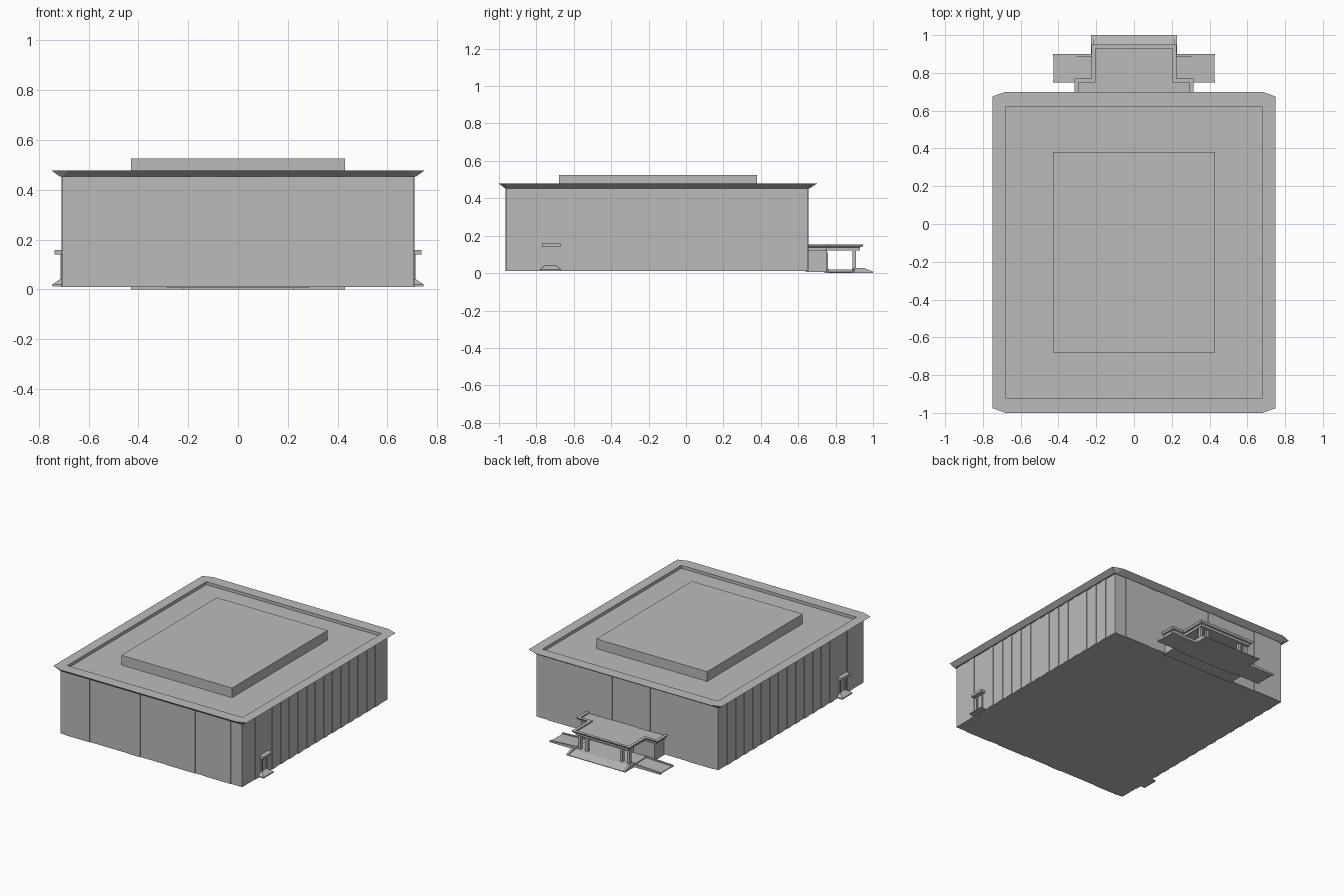
import bpy, bmesh

cube = bpy.data.objects.get("Cube")
if cube:
    bpy.data.objects.remove(cube, do_unlink=True)

grey = bpy.data.materials.new("concrete grey")
grey.use_nodes = True
COLOUR = (0.5, 0.5, 0.5, 1)
grey.diffuse_color = COLOUR
grey.node_tree.nodes["Principled BSDF"].inputs["Base Color"].default_value = COLOUR


def loft(name, rings):
    """Skin a stack of (outline, z) rings and cap both ends."""
    bm = bmesh.new()
    loops = [[bm.verts.new((x, y, z)) for x, y in outline] for outline, z in rings]
    n = len(loops[0])
    for a, b in zip(loops, loops[1:]):
        for i in range(n):
            j = (i + 1) % n
            bm.faces.new((a[i], a[j], b[j], b[i]))
    bm.faces.new(loops[0][::-1])
    bm.faces.new(loops[-1])
    bmesh.ops.remove_doubles(bm, verts=bm.verts, dist=1e-5)
    bmesh.ops.recalc_face_normals(bm, faces=bm.faces)
    mesh = bpy.data.meshes.new(name)
    bm.to_mesh(mesh)
    bm.free()
    mesh.materials.append(grey)
    obj = bpy.data.objects.new(name, mesh)
    bpy.context.scene.collection.objects.link(obj)
    return obj


def rect(x0, x1, y0, y1):
    return [(x0, y0), (x1, y0), (x1, y1), (x0, y1)]


def box(name, x0, x1, y0, y1, z0, z1):
    x0, x1 = sorted((x0, x1))
    return loft(name, [(rect(x0, x1, y0, y1), z0), (rect(x0, x1, y0, y1), z1)])


def chamfered(w, y0, y1, cx, cy):
    return [(-w + cx, y0), (w - cx, y0), (w, y0 + cy), (w, y1 - cy),
            (w - cx, y1), (-w + cx, y1), (-w, y1 - cy), (-w, y0 + cy)]


def tee(d):
    """Entrance outline, inset by d."""
    half = [(0.315 - d, 0.65), (0.315 - d, 0.77 - d), (0.225 - d, 0.77 - d), (0.225 - d, 0.95 - d)]
    return half + [(-x, y) for x, y in reversed(half)]


# Main block, flared cornice with sunken roof, raised roof deck
W, FRONT, BACK = 0.705, -0.96, 0.65
box("main_walls", -W, W, FRONT, BACK, 0.01, 0.456)
inner = chamfered(0.68, -0.92, 0.62, 0, 0)
loft("roof_cornice", [
    (chamfered(0.715, -0.967, 0.66, 0.01, 0.005), 0.453),
    (chamfered(0.75, -1.0, 0.70, 0.07, 0.025), 0.478),
    (inner, 0.478), (inner, 0.457)])
box("roof_deck", -0.43, 0.43, -0.68, 0.38, 0.45, 0.525)

# Shallow wall panels on front and back
P = 0.004
for x0, x1 in [(-0.67, -0.476), (-0.18, -0.086), (0.117, 0.343), (0.42, 0.616)]:
    box("front_panel", x0, x1, FRONT - P, FRONT + P, 0.01, 0.455)
    box("back_panel", x0, x1, BACK - P, BACK + P, 0.01, 0.455)

# Close-set pilasters along both sides
for s, side in ((1, "left"), (-1, "right")):
    for i in range(15):
        y = -0.82 + i * 0.095
        if i != 1:
            box(side + "_pilaster", s * (W - P), s * (W + P), y, y + 0.045, 0.01, 0.455)

    # Side door with canopy, jambs and sloped step
    box(side + "_door_canopy", s * 0.70, s * 0.738, -0.77, -0.67, 0.14, 0.158)
    for y in (-0.75, -0.698):
        box(side + "_door_jamb", s * 0.70, s * 0.713, y, y + 0.008, 0.03, 0.14)
    low = rect(*sorted((s * 0.70, s * 0.745)), -0.78, -0.668)
    high = rect(*sorted((s * 0.70, s * 0.715)), -0.755, -0.693)
    loft(side + "_door_step", [(low, 0.012), (low, 0.02), (high, 0.04)])

# Entrance vestibule and stepped tray canopy
box("vestibule", -0.285, 0.285, 0.64, 0.755, 0.005, 0.125)
loft("entrance_canopy", [
    (tee(0.02), 0.122), (tee(0.02), 0.138), (tee(0.008), 0.14), (tee(0), 0.153),
    (tee(0.022), 0.153), (tee(0.022), 0.143)])
box("entrance_door", -0.12, 0.12, 0.75, 0.76, 0.02, 0.11)

# Entrance platform, front ramp with curbs
box("entrance_platform", -0.225, 0.225, 0.74, 0.91, 0.0, 0.018)
loft("front_ramp", [(rect(-0.215, 0.215, 0.90, 1.0), 0.0),
                    (rect(-0.215, 0.215, 0.90, 1.0), 0.004),
                    (rect(-0.215, 0.215, 0.90, 0.93), 0.018)])

for s, side in ((1, "left"), (-1, "right")):
    loft(side + "_ramp_curb", [(rect(s * 0.22 - 0.008, s * 0.22 + 0.008, 0.89, 1.0), 0.0),
                               (rect(s * 0.22 - 0.008, s * 0.22 + 0.008, 0.89, 1.0), 0.008),
                               (rect(s * 0.22 - 0.008, s * 0.22 + 0.008, 0.89, 0.95), 0.028)])
    # Paired canopy posts
    for x in (0.125, 0.18):
        box(side + "_canopy_post", s * x, s * (x + 0.02), 0.89, 0.91, 0.015, 0.125)
    # Sloping side wing with edge curbs
    for part, y0, y1, top in (("wing_ramp", 0.755, 0.895, 0.012),
                              ("wing_curb", 0.75, 0.762, 0.022),
                              ("wing_curb", 0.888, 0.90, 0.022)):
        far = 0.425 if part == "wing_ramp" else 0.43
        base = rect(*sorted((s * 0.21, s * far)), y0, y1)
        ramp = loft(side + "_" + part, [(base, 0.0), (base, top)])
        for v in ramp.data.vertices:
            if v.co.z > 0.001 and abs(v.co.x) > 0.4:
                v.co.z = top * 0.5
